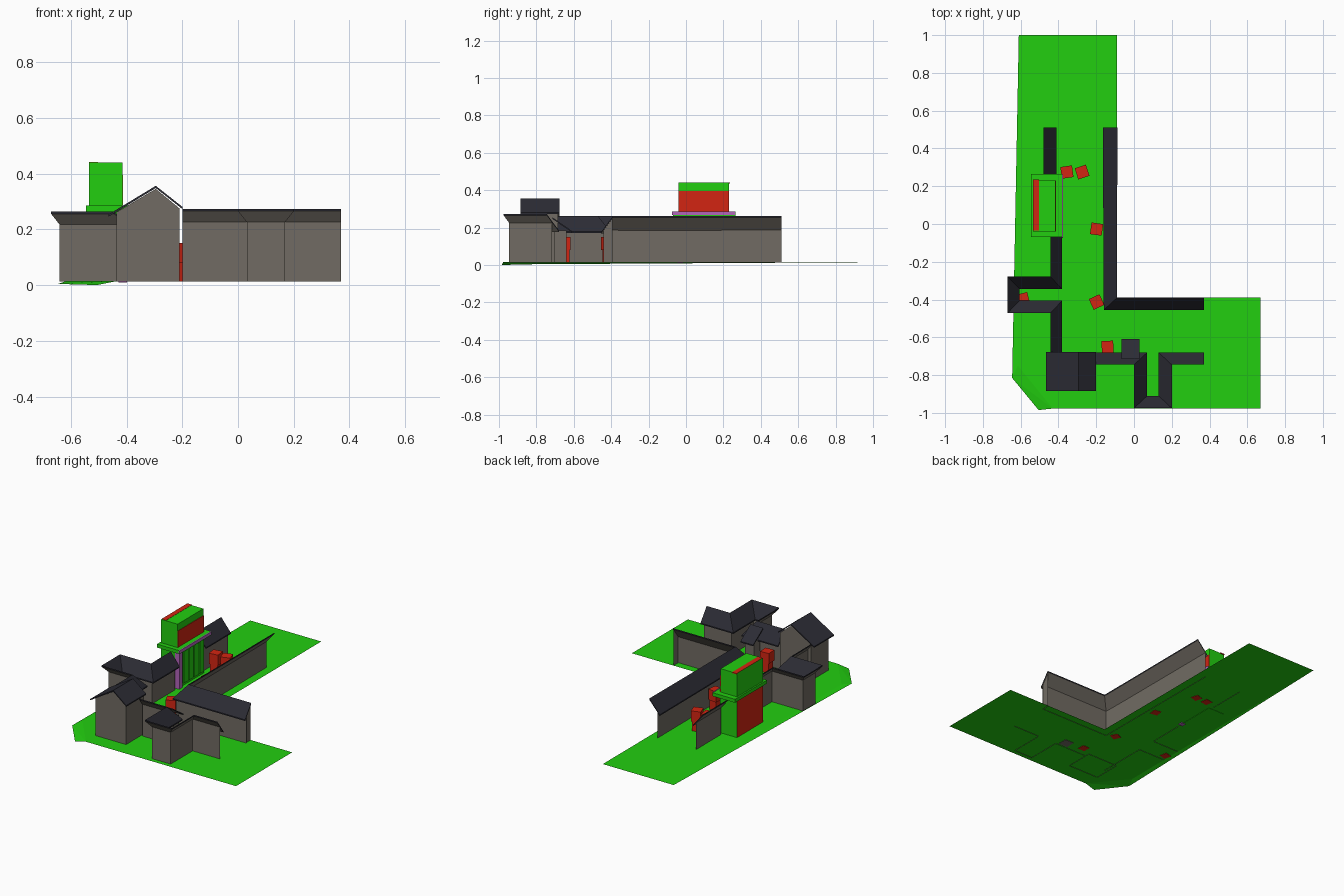
import bpy, bmesh, math
from mathutils import Matrix, Vector

if "Cube" in bpy.data.objects:
    bpy.data.objects.remove(bpy.data.objects["Cube"])


def mat(name, rgb):
    m = bpy.data.materials.new(name)
    m.diffuse_color = (*rgb, 1)
    m.use_nodes = True
    m.node_tree.nodes["Principled BSDF"].inputs["Base Color"].default_value = m.diffuse_color
    return m


GREEN = mat("bright green", (0.016, 0.62, 0.005))
RED = mat("red", (0.65, 0.018, 0.006))
ROOF = mat("slate roof", (0.025, 0.025, 0.035))
WALL = mat("stone wall", (0.165, 0.148, 0.125))
PURPLE = mat("purple", (0.45, 0.13, 0.5))
GROUND_Z = 0.013


def mesh(name, verts, faces, mats, idx=None):
    me = bpy.data.meshes.new(name)
    me.from_pydata([tuple(v) for v in verts], [], faces)
    for m in mats:
        me.materials.append(m)
    for i, k in enumerate(idx or []):
        me.polygons[i].material_index = k
    ob = bpy.data.objects.new(name, me)
    bpy.context.collection.objects.link(ob)
    return ob


def box(name, x0, x1, y0, y1, z0, z1, m, extra=None, rule=None):
    """Axis-aligned box; faces whose normal passes the rule take the extra colour."""
    bm = bmesh.new()
    c = Vector(((x0 + x1) / 2, (y0 + y1) / 2, (z0 + z1) / 2))
    bmesh.ops.create_cube(bm, size=1, matrix=Matrix.Translation(c)
                          @ Matrix.Diagonal((x1 - x0, y1 - y0, z1 - z0, 1)))
    bm.normal_update()
    if rule:
        for f in bm.faces:
            f.material_index = 1 if rule(f.normal) else 0
    me = bpy.data.meshes.new(name)
    bm.to_mesh(me)
    bm.free()
    me.materials.append(m)
    if extra:
        me.materials.append(extra)
    ob = bpy.data.objects.new(name, me)
    bpy.context.collection.objects.link(ob)
    return ob


def roof(name, low, high, t=0.008):
    """Sloping slab between two paired polylines, slate above and stone below."""
    n = len(low)
    d = Vector((0, 0, -t))
    low, high = [Vector(p) for p in low], [Vector(p) for p in high]
    verts = low + high + [p + d for p in low] + [p + d for p in high]
    faces, idx = [], []
    for i in range(n - 1):
        j = i + 1
        faces += [(i, j, n + j, n + i),
                  (2 * n + i, 3 * n + i, 3 * n + j, 2 * n + j),
                  (i, 2 * n + i, 2 * n + j, j),
                  (n + i, n + j, 3 * n + j, 3 * n + i)]
        idx += [0, 1, 0, 0]
    for e in (0, n - 1):
        faces.append((e, n + e, 3 * n + e, 2 * n + e))
        idx.append(0)
    return mesh(name, verts, faces, [ROOF, WALL], idx)


def wing(name, eave, ridge, z_eave, z_ridge, f):
    """Row of facades: pent roof along a path and a wall sheet under it at fraction f."""
    low = [Vector((x, y, z_eave)) for x, y in eave]
    high = [Vector((x, y, z_ridge)) for x, y in ridge]
    roof(name + "_roof", low, high)
    top = [a.lerp(b, f) - Vector((0, 0, 0.006)) for a, b in zip(low, high)]
    n = len(top)
    base = [Vector((p.x, p.y, GROUND_Z)) for p in top]
    mesh(name + "_wall", base + top,
         [(i, i + 1, n + i + 1, n + i) for i in range(n - 1)], [WALL])


# L-shaped ground sheet with a drooping corner
mesh("ground",
     [(-0.61, 1, 0.015), (-0.645, -0.815, 0.004), (-0.505, -0.985, 0), (-0.43, -0.977, 0.015),
      (0.67, -0.977, 0.015), (0.67, -0.39, 0.015), (-0.09, -0.39, 0.015), (-0.09, 1, 0.015),
      (-0.615, -0.75, 0.015)],
     [(0, 8, 6, 7), (8, 3, 6), (3, 4, 5, 6), (8, 1, 3), (1, 2, 3), (0, 1, 8)], [GREEN])

# Long back wing, turning the corner to the right
wing("back_wing",
     [(0.37, -0.455), (-0.16, -0.455), (-0.165, 0.51)],
     [(0.37, -0.39), (-0.09, -0.39), (-0.088, 0.51)], 0.175, 0.262, 0.22)
mesh("back_wing_end_wall",
     [(0.365, -0.44, GROUND_Z), (0.365, -0.392, GROUND_Z),
      (0.365, -0.392, 0.25), (0.365, -0.44, 0.187)], [(0, 1, 2, 3)], [WALL])

# Front row with its recessed court
wing("front_row",
     [(-0.2, -0.68), (0.07, -0.68), (0.07, -0.91), (0.13, -0.91), (0.13, -0.68), (0.37, -0.68)],
     [(-0.2, -0.745), (0, -0.745), (0, -0.975), (0.2, -0.975), (0.2, -0.745), (0.37, -0.745)],
     0.185, 0.273, 0.55)

# Left row with its recessed court, and the far stretch past the tower
wing("left_row",
     [(-0.38, -0.07), (-0.38, -0.345), (-0.605, -0.345), (-0.605, -0.405),
      (-0.38, -0.405), (-0.38, -0.78)],
     [(-0.443, -0.07), (-0.443, -0.278), (-0.67, -0.278), (-0.67, -0.472),
      (-0.443, -0.472), (-0.443, -0.78)],
     0.18, 0.263, 0.55)
wing("left_far_row", [(-0.41, 0.25), (-0.41, 0.51)], [(-0.48, 0.25), (-0.48, 0.51)],
     0.175, 0.26, 0.3)

# Gabled hall at the corner: pentagon section pushed along y
section = [(-0.435, GROUND_Z), (-0.21, GROUND_Z), (-0.21, 0.275), (-0.295, 0.345), (-0.435, 0.262)]
mesh("hall_walls", [(x, y, z) for y in (-0.872, -0.685) for x, z in section],
     [(0, 1, 2, 3, 4), (9, 8, 7, 6, 5)] + [(i, (i + 1) % 5, (i + 1) % 5 + 5, i + 5) for i in (1, 4)],
     [WALL])
for side, x, z in (("left", -0.465, 0.253), ("right", -0.2, 0.281)):
    roof("hall_roof_" + side, [(x, -0.885, z), (x, -0.677, z)],
         [(-0.295, -0.885, 0.356), (-0.295, -0.677, 0.356)])

# Small porch on the front row
roof("porch_roof", [(-0.065, -0.61, 0.182), (0.028, -0.61, 0.182)],
     [(-0.065, -0.715, 0.255), (0.028, -0.715, 0.255)])
box("porch_body", -0.05, 0.015, -0.705, -0.64, GROUND_Z, 0.185, WALL)

# Green tower: base, platform, upper box with red panels
box("tower_base", -0.535, -0.412, -0.04, 0.23, GROUND_Z, 0.265, GREEN, RED, lambda n: n.x < -0.5)
box("tower_platform", -0.545, -0.38, -0.07, 0.265, 0.262, 0.285, GREEN)
box("platform_trim", -0.382, -0.376, -0.075, 0.262, 0.268, 0.287, PURPLE)
box("tower_top", -0.535, -0.415, -0.04, 0.23, 0.285, 0.44, GREEN)
box("tower_red_side", -0.417, -0.412, -0.04, 0.23, 0.287, 0.395, RED)
box("tower_red_strip", -0.535, -0.502, -0.035, 0.235, 0.436, 0.4415, RED)
box("tower_purple_post", -0.428, -0.398, -0.046, -0.015, 0.01, 0.262, PURPLE)
for i in range(4):
    y = 0.015 + i * 0.055
    box("tower_base_panel", -0.414, -0.406, y, y + 0.045, 0.03, 0.24, GREEN)

# Red street boxes, each a base with a wider top
for x, y, a in ((-0.355, 0.275, 8), (-0.275, 0.275, 18), (-0.198, -0.027, -8),
                (-0.198, -0.413, 25), (-0.14, -0.65, 3), (-0.588, -0.398, 15)):
    for part, r, z0, z1 in (("base", 0.025, GROUND_Z, 0.085), ("top", 0.031, 0.08, 0.15)):
        ob = box("red_street_box_" + part, -r, r, -r, r, z0, z1, RED)
        ob.location = (x, y, 0)
        ob.rotation_euler.z = math.radians(a)
